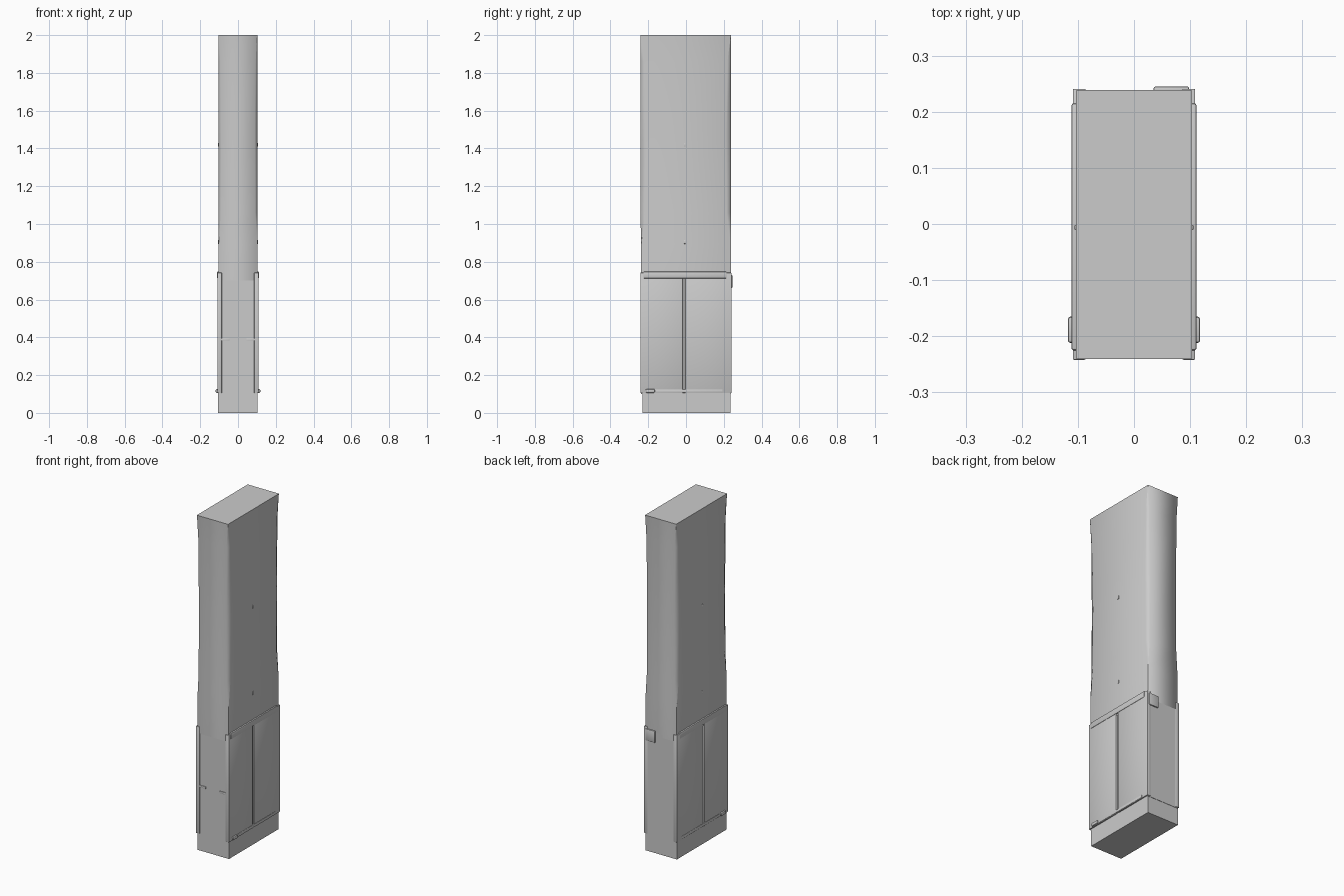
import bpy, bmesh

if "Cube" in bpy.data.objects:
    bpy.data.objects.remove(bpy.data.objects["Cube"])

def finish(name, bm):
    bmesh.ops.recalc_face_normals(bm, faces=bm.faces)
    me = bpy.data.meshes.new(name)
    bm.to_mesh(me)
    bm.free()
    ob = bpy.data.objects.new(name, me)
    bpy.context.collection.objects.link(ob)
    return ob

def smooth(ob, angle=0.6):
    bpy.ops.object.select_all(action='DESELECT')
    ob.select_set(True)
    bpy.context.view_layer.objects.active = ob
    bpy.ops.object.shade_smooth_by_angle(angle=angle)

def box(name, x, y, z, bevel=0.0):
    bm = bmesh.new()
    bmesh.ops.create_cube(bm, size=1)
    for v in bm.verts:
        v.co = [a[0] + (c + 0.5) * (a[1] - a[0]) for a, c in zip((x, y, z), v.co)]
    if bevel:
        bmesh.ops.bevel(bm, geom=bm.edges[:], offset=bevel, segments=2,
                        profile=0.5, affect='EDGES')
    ob = finish(name, bm)
    if bevel:
        smooth(ob)
    return ob

# Upper cabinet: lofted rectangle whose corners soften along the middle
def upper_body():
    bm = bmesh.new()
    rings = []
    # z, half width, front, back, corner softness
    for z, w, f, b, c in ((0.70, .103, -.238, .238, .001), (0.89, .103, -.238, .238, .001),
                          (1.06, .103, -.241, .239, .012), (1.45, .103, -.241, .239, .014),
                          (1.86, .103, -.241, .239, .010), (2.0, .103, -.241, .239, .001)):
        pts = ((-w + c, f), (w - c, f), (w, f + 2 * c), (w, b - 2 * c),
               (w - c, b), (-w + c, b), (-w, b - 2 * c), (-w, f + 2 * c))
        rings.append([bm.verts.new((px, py, z)) for px, py in pts])
    for lo, hi in zip(rings, rings[1:]):
        for i in range(8):
            j = (i + 1) % 8
            bm.faces.new((lo[i], lo[j], hi[j], hi[i]))
    bm.faces.new(rings[0])
    bm.faces.new(rings[-1])
    ob = finish("upper_cabinet", bm)
    smooth(ob, 1.2)

upper_body()

# Plinth and lower core
box("plinth", (-.105, .102), (-.231, .236), (0, .12))
box("lower_core", (-.101, .101), (-.237, .238), (.10, .72))

for s, side in ((1, "right"), (-1, "left")):
    def sx(a, b):
        return tuple(sorted((s * a, s * b)))
    # Pair of doors with a narrow gap
    box(side + "_front_door", sx(.086, .109), (-.242, -.017), (.104, .742), .002)
    box(side + "_back_door", sx(.086, .109), (-.004, .241), (.104, .742), .002)
    # Rails closing the gap above and below
    box(side + "_top_rail", sx(.098, .1115), (-.225, .215), (.712, .748), .004)
    box(side + "_bottom_rail", sx(.098, .1115), (-.215, .195), (.106, .124), .004)
    box(side + "_bottom_catch", sx(.105, .118), (-.212, -.165), (.106, .126), .005)
    # Front trim at mid height
    box(side + "_front_trim", sx(.045, .088), (-.241, -.232), (.382, .394), .002)
    # Small studs on the upper side panel
    for i, z in enumerate((.905, 1.42)):
        box(f"{side}_stud_{i + 1}", sx(.098, .106), (-.011, -.002), (z - .01, z + .01), .002)

# Thin raised strip on the back
box("back_strip", (.035, .098), (.232, .245), (.66, .73), .003)
